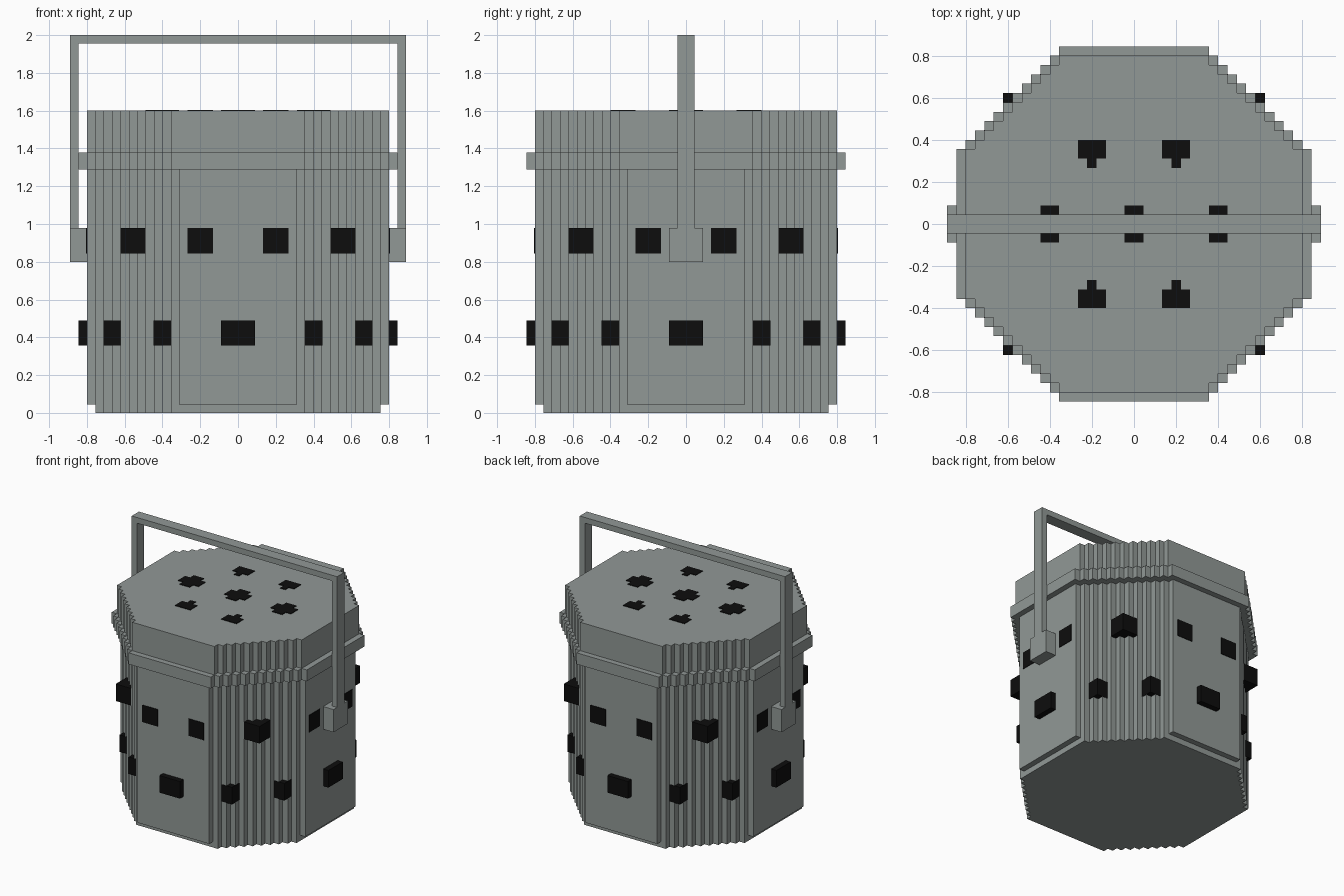
import bpy, bmesh

if "Cube" in bpy.data.objects:
    bpy.data.objects.remove(bpy.data.objects["Cube"])

U = 2 / 45      # one block of the blocky grid
T = 0.1         # thickness of painted plates, in blocks


def material(name, rgb):
    m = bpy.data.materials.new(name)
    m.diffuse_color = (*rgb, 1)
    m.use_nodes = True
    m.node_tree.nodes["Principled BSDF"].inputs["Base Color"].default_value = m.diffuse_color
    return m


GREY = material("metal grey", (0.285, 0.315, 0.305))
BLACK = material("hole black", (0.004, 0.004, 0.004))


def finish(name, bm, mat):
    bmesh.ops.recalc_face_normals(bm, faces=bm.faces)
    me = bpy.data.meshes.new(name)
    bm.to_mesh(me)
    bm.free()
    me.materials.append(mat)
    ob = bpy.data.objects.new(name, me)
    bpy.context.collection.objects.link(ob)
    return ob


def add_prism(bm, pts, z0, z1):
    """Extrude an outline (in blocks) from z0 to z1."""
    face = bm.faces.new([bm.verts.new((x * U, y * U, z0 * U)) for x, y in pts])
    res = bmesh.ops.extrude_face_region(bm, geom=[face], use_keep_orig=True)
    top = [v for v in res["geom"] if isinstance(v, bmesh.types.BMVert)]
    bmesh.ops.translate(bm, verts=top, vec=(0, 0, (z1 - z0) * U))


def rect(x0, x1, y0, y1):
    return [(x0, y0), (x1, y0), (x1, y1), (x0, y1)]


def turn(pts, n):
    """Quarter turns about the centre."""
    for _ in range(n):
        pts = [(-y, x) for x, y in pts]
    return pts


def stepped_octagon(lim):
    quarter = [(lim, 8)]
    x, y = lim, 8
    while x > 8:
        x -= 1
        quarter.append((x, y))
        y += 1
        quarter.append((x, y))
    return [p for n in range(4) for p in turn(quarter, n)]


def part(name, prisms, mat):
    bm = bmesh.new()
    for pts, z0, z1 in prisms:
        add_prism(bm, pts, z0, z1)
    return finish(name, bm, mat)


# Octagonal body, rim and lid
part("body", [(stepped_octagon(17), 0, 29)], GREY)
part("rim", [(stepped_octagon(19), 29, 31)], GREY)
part("lid", [(stepped_octagon(18), 31, 36)], GREY)

# Raised panels on the four flat sides
part("side_panels", [(turn(rect(17, 18, -7, 7), n), 1, 29) for n in range(4)], GREY)

# Handle: pivots, legs and top bar
part("handle_pivots", [(turn(rect(18, 20, -2, 2), n), 18, 22) for n in (0, 2)], GREY)
part("handle_legs", [(turn(rect(19, 20, -1, 1), n), 22, 44) for n in (0, 2)], GREY)
part("handle_bar", [(rect(-20, 20, -1, 1), 44, 45)], GREY)

# Black spots repeated on every side
big, flat, small, corner = [], [], [], []
for n in range(4):
    big.append((turn(rect(18, 19, -2, 2), n), 8, 11))
    corner.append((turn(rect(11, 14, 11, 14), n), 19, 22))
    for y in (-6, 3):
        flat.append((turn(rect(18, 18 + T, y, y + 3), n), 19, 22))
    for x, y in ((8, 14), (14, 8)):
        small.append((turn(rect(x, x + 2 + T / 2, y, y + 2 + T / 2), n), 8, 11))
part("lower_side_spots", big, BLACK)
part("upper_panel_spots", flat, BLACK)
part("lower_corner_spots", small, BLACK)
part("upper_corner_spots", corner, BLACK)

# Black spots on the lid: three plus shapes and four T shapes
lid = []
plus = [p for n in range(4) for p in turn([(2, -1), (2, 1), (1, 1)], n)]
for cx in (-9, 0, 9):
    lid.append(([(cx + x, y) for x, y in plus], 36, 36 + T))
tee = [(4, 6), (5, 6), (5, 7), (6, 7), (6, 9), (3, 9), (3, 7), (4, 7)]
for sx in (-1, 1):
    for sy in (-1, 1):
        lid.append(([(x * sx, y * sy) for x, y in tee], 36, 36 + T))
part("lid_spots", lid, BLACK)
